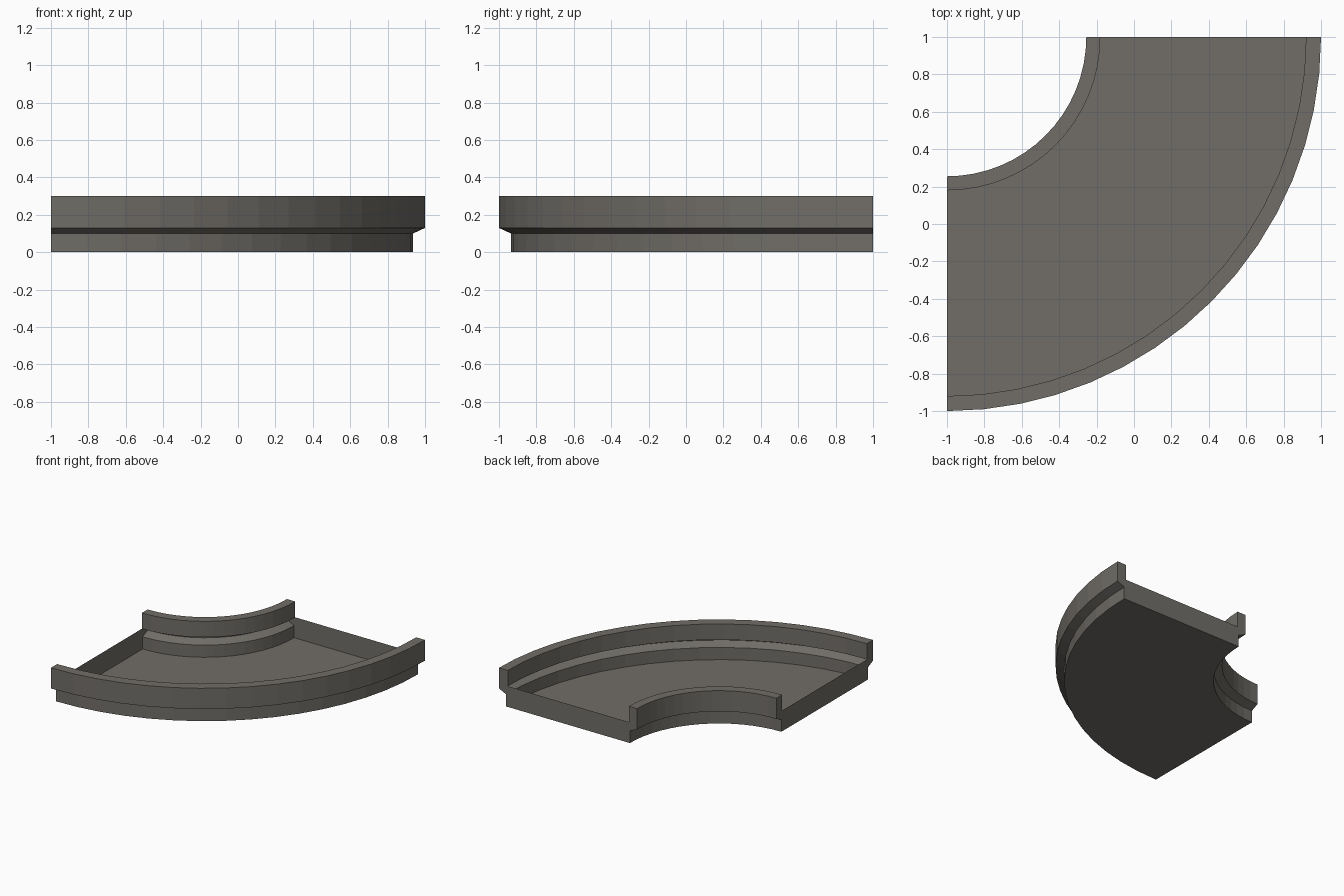
import bpy, bmesh, math

if "Cube" in bpy.data.objects:
    bpy.data.objects.remove(bpy.data.objects["Cube"])

SEGMENTS = 16                 # facets in the quarter turn
CENTRE = (-1.0, 1.0)          # pivot of the bend

metal = bpy.data.materials.new("warm_grey_metal")
metal.diffuse_color = (0.165, 0.155, 0.138, 1.0)
metal.use_nodes = True
metal.node_tree.nodes["Principled BSDF"].inputs["Base Color"].default_value = metal.diffuse_color

# Cross-section (radius, height): outer rim, underside, inner rim; open on top
profile = [
    (1.92, 0.17), (1.92, 0.30), (2.00, 0.30), (2.00, 0.13),
    (1.935, 0.10), (1.935, 0.0), (0.81, 0.0), (0.81, 0.10),
    (0.745, 0.13), (0.745, 0.30), (0.82, 0.30), (0.82, 0.17),
]

bm = bmesh.new()

# Sweep the cross-section through the quarter turn
rings = []
for i in range(SEGMENTS + 1):
    a = math.radians(-90 + 90 * i / SEGMENTS)
    rings.append([bm.verts.new((CENTRE[0] + r * math.cos(a),
                                CENTRE[1] + r * math.sin(a), z))
                  for r, z in profile])

for a, b in zip(rings, rings[1:]):
    for j in range(len(profile) - 1):
        bm.faces.new((a[j], a[j + 1], b[j + 1], b[j]))

# Thin end plates that follow the cross-section
bm.faces.new(rings[0][::-1])
bm.faces.new(rings[-1])

bmesh.ops.recalc_face_normals(bm, faces=bm.faces[:])
# The underside must point down; flip everything if it does not
under = min(bm.faces, key=lambda f: f.calc_center_median().z)
if under.normal.z > 0:
    bmesh.ops.reverse_faces(bm, faces=bm.faces[:])

mesh = bpy.data.meshes.new("curved_track_shell")
bm.to_mesh(mesh)
bm.free()
mesh.materials.append(metal)
shell = bpy.data.objects.new("curved_track_shell", mesh)
bpy.context.collection.objects.link(shell)
